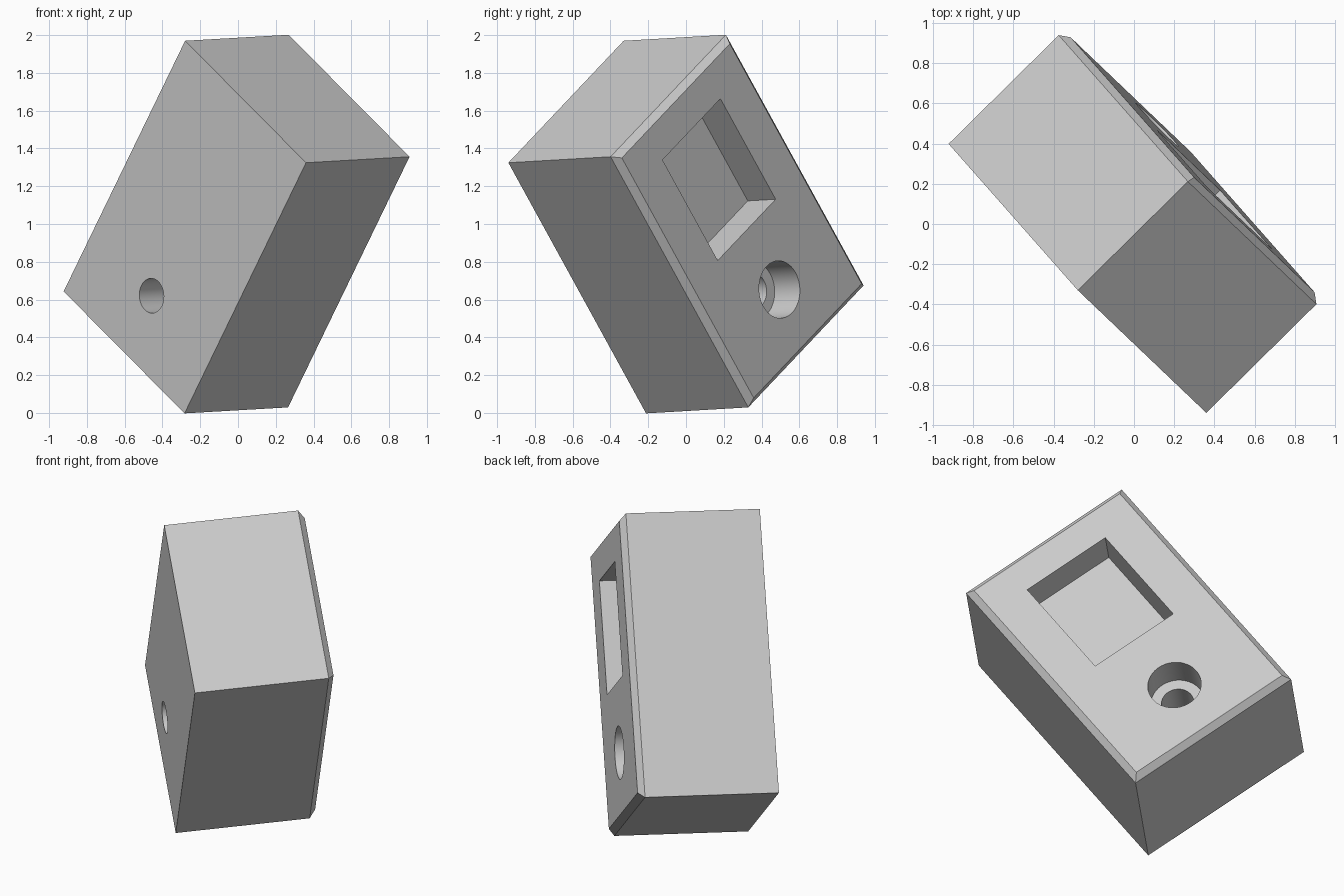
import bpy
import bmesh
from mathutils import Matrix, Vector

cube = bpy.data.objects.get("Cube")
if cube:
    bpy.data.objects.remove(cube, do_unlink=True)

# Block dimensions
WIDTH, LENGTH, DEPTH, CHAMFER = 1.095, 1.645, 0.771, 0.035
BACK = DEPTH + CHAMFER

# Tilted frame: across the block, along it, and through it
across = Vector((0.584, -0.557, -0.589)).normalized()
through = Vector((0.713, 0.700, 0.039))
through = (through - across * through.dot(across)).normalized()
along = through.cross(across)
frame = Matrix((across, along, through)).transposed().to_4x4()
frame.translation = (-0.28, -0.33, 1.97)

grey = bpy.data.materials.new("light_grey")
grey.use_nodes = True
grey.diffuse_color = (0.6, 0.6, 0.6, 1)
grey.node_tree.nodes["Principled BSDF"].inputs["Base Color"].default_value = (0.6, 0.6, 0.6, 1)


def make_object(name, bm):
    bmesh.ops.recalc_face_normals(bm, faces=bm.faces)
    mesh = bpy.data.meshes.new(name)
    bm.to_mesh(mesh)
    bm.free()
    mesh.materials.append(grey)
    obj = bpy.data.objects.new(name, mesh)
    bpy.context.collection.objects.link(obj)
    obj.matrix_world = frame
    return obj


def stacked_rectangles(name, x0, x1, y0, y1, levels):
    """Solid through rectangles, each given as (depth, inset)."""
    bm = bmesh.new()
    rings = []
    for z, i in levels:
        corners = ((x0 + i, y0 + i), (x1 - i, y0 + i), (x1 - i, y1 - i), (x0 + i, y1 - i))
        rings.append([bm.verts.new((x, y, z)) for x, y in corners])
    bm.faces.new(rings[0])
    bm.faces.new(rings[-1])
    for low, high in zip(rings, rings[1:]):
        for k in range(4):
            j = (k + 1) % 4
            bm.faces.new((low[k], low[j], high[j], high[k]))
    return make_object(name, bm)


def cylinder(name, y, radius, z0, z1):
    bm = bmesh.new()
    bmesh.ops.create_cone(bm, cap_ends=True, segments=64, radius1=radius, radius2=radius,
                          depth=z1 - z0,
                          matrix=Matrix.Translation((WIDTH / 2, y, (z0 + z1) / 2)))
    return make_object(name, bm)


# Block with a chamfered back rim
block = stacked_rectangles("block", 0, WIDTH, 0, LENGTH,
                           [(0, 0), (DEPTH, 0), (BACK, CHAMFER)])

# Rectangular pocket, counterbore and through hole
mid = WIDTH / 2
cutters = [
    stacked_rectangles("pocket_cutter", mid - 0.275, mid + 0.275, 0.222, 0.882,
                       [(BACK - 0.21, 0), (BACK + 0.1, 0)]),
    cylinder("counterbore_cutter", 1.273, 0.152, BACK - 0.19, BACK + 0.1),
    cylinder("hole_cutter", 1.273, 0.092, -0.1, BACK - 0.1),
]
for cutter in cutters:
    cutter.hide_render = True
    cut = block.modifiers.new(cutter.name, "BOOLEAN")
    cut.operation = "DIFFERENCE"
    cut.solver = "EXACT"
    cut.object = cutter

# Apply the cuts and drop the cutters
bpy.context.view_layer.update()
evaluated = block.evaluated_get(bpy.context.evaluated_depsgraph_get())
finished = bpy.data.meshes.new_from_object(evaluated)
block.modifiers.clear()
block.data = finished
for cutter in cutters:
    bpy.data.objects.remove(cutter, do_unlink=True)

# Smooth bores with sharp rims
bpy.ops.object.select_all(action="DESELECT")
block.select_set(True)
bpy.context.view_layer.objects.active = block
bpy.ops.object.shade_smooth_by_angle(angle=0.5)
